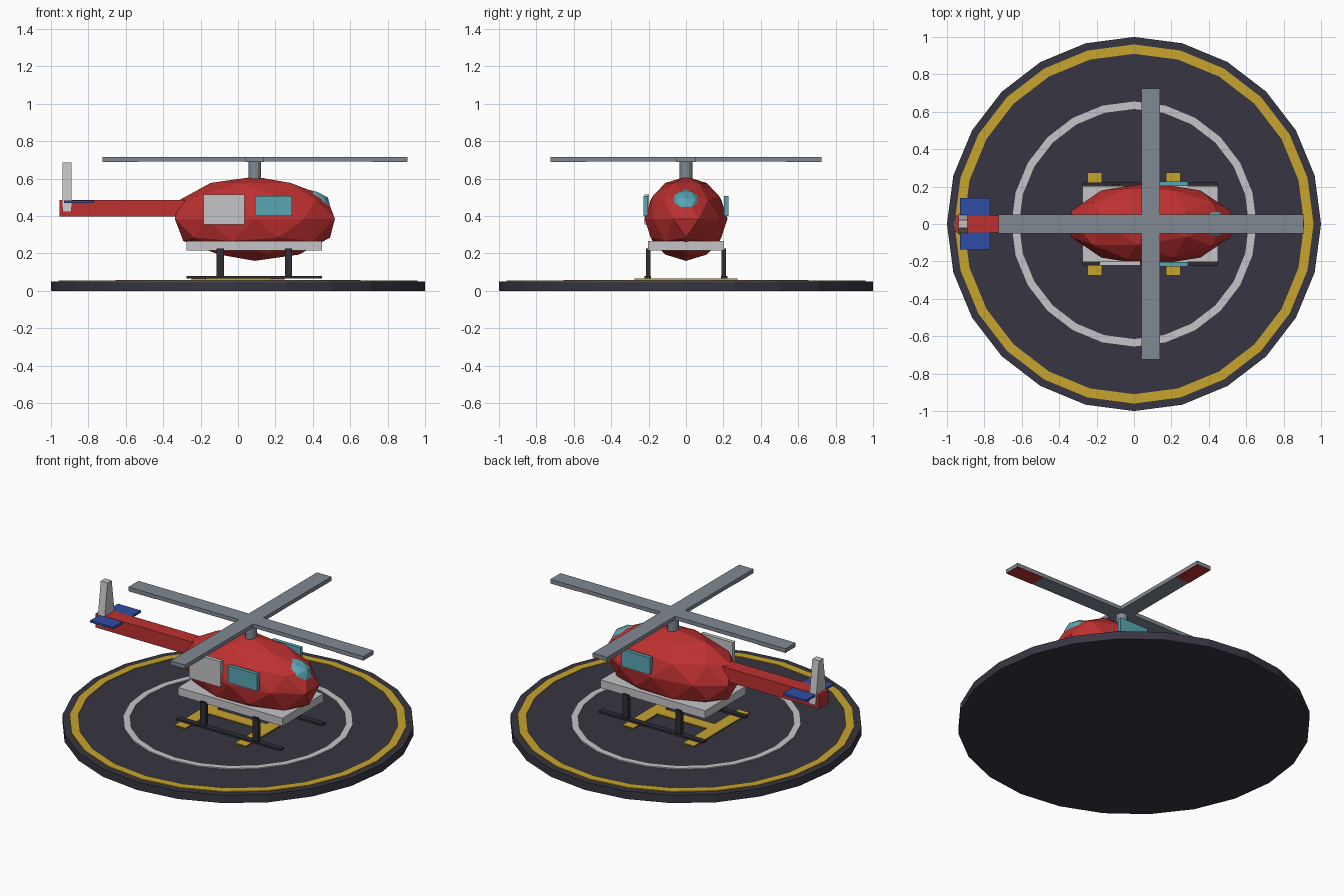
import bpy
import bmesh
from mathutils import Matrix

cube = bpy.data.objects.get("Cube")
if cube:
    bpy.data.objects.remove(cube)


def material(name, color):
    m = bpy.data.materials.new(name)
    m.use_nodes = True
    rgba = (*color, 1)
    m.diffuse_color = rgba
    m.node_tree.nodes["Principled BSDF"].inputs["Base Color"].default_value = rgba
    return m


RED = material("red paint", (0.52, 0.03, 0.03))
YELLOW = material("yellow marking", (0.57, 0.37, 0.027))
WHITE = material("light grey", (0.56, 0.56, 0.58))
TEAL = material("teal glass", (0.10, 0.38, 0.46))
BLUE = material("blue paint", (0.03, 0.075, 0.38))
ASPHALT = material("dark asphalt", (0.038, 0.037, 0.054))
STEEL = material("rotor grey", (0.22, 0.25, 0.29))
SKID = material("skid black", (0.026, 0.026, 0.036))


def finish(name, bm, mat):
    bmesh.ops.recalc_face_normals(bm, faces=bm.faces)
    mesh = bpy.data.meshes.new(name)
    bm.to_mesh(mesh)
    bm.free()
    mesh.materials.append(mat)
    obj = bpy.data.objects.new(name, mesh)
    bpy.context.collection.objects.link(obj)
    return obj


def box(name, mat, x, y, z, top_y=1):
    """Box from (min, max) ranges; top_y narrows the top along y."""
    bm = bmesh.new()
    bmesh.ops.create_cube(bm, size=1)
    for v in bm.verts:
        if v.co.z > 0:
            v.co.y *= top_y
        v.co = [(r[0] + r[1]) / 2 + c * (r[1] - r[0]) for r, c in zip((x, y, z), v.co)]
    return finish(name, bm, mat)


def cylinder(name, mat, x, y, z, radius, sides):
    bm = bmesh.new()
    bmesh.ops.create_cone(bm, cap_ends=True, segments=sides, radius1=radius,
                          radius2=radius, depth=z[1] - z[0],
                          matrix=Matrix.Translation((x, y, (z[0] + z[1]) / 2)))
    return finish(name, bm, mat)


def faceted_ball(name, mat, center, radii):
    bm = bmesh.new()
    bmesh.ops.create_icosphere(bm, subdivisions=2, radius=1)
    turn = Matrix.Rotation(3.14159265, 4, "Z")
    bm.transform(Matrix.Translation(center) @ Matrix.Diagonal((*radii, 1)) @ turn)
    return finish(name, bm, mat)


def ring(name, mat, inner, outer, z):
    """Flat painted ring with a thin edge."""
    bm = bmesh.new()
    loops = []
    for radius, height in ((inner, z[0]), (inner, z[1]), (outer, z[1]), (outer, z[0])):
        loops.append(bmesh.ops.create_circle(
            bm, segments=24, radius=radius,
            matrix=Matrix.Translation((0, 0, height)))["verts"])
    for a, b in zip(loops, loops[1:] + loops[:1]):
        for i in range(24):
            j = (i + 1) % 24
            bm.faces.new((a[i], a[j], b[j], b[i]))
    return finish(name, bm, mat)


# Landing pad and its markings
cylinder("landing_pad", ASPHALT, 0, 0, (0, 0.05), 1, 24)
ring("outer_pad_ring", YELLOW, 0.91, 0.96, (0.048, 0.055))
ring("inner_pad_ring", WHITE, 0.615, 0.655, (0.048, 0.057))
for side, label in ((-1, "rear"), (1, "front")):
    box(label + "_pad_bar", YELLOW, (side * 0.21 - 0.038, side * 0.21 + 0.038),
        (-0.275, 0.275), (0.058, 0.065))
box("pad_crossbar", YELLOW, (-0.172, 0.172), (-0.038, 0.038), (0.058, 0.065))
for side, label in ((-1, "rear"), (1, "front")):
    box(label + "_pad_bar_base", ASPHALT, (side * 0.21 - 0.03, side * 0.21 + 0.03),
        (-0.26, 0.26), (0.049, 0.058))

# Cabin, windshield and belly deck
faceted_ball("cabin", RED, (0.09, 0, 0.385), (0.45, 0.222, 0.225))
faceted_ball("windshield", TEAL, (0.37, 0, 0.45), (0.13, 0.10, 0.092))
box("belly_deck", WHITE, (-0.275, 0.45), (-0.203, 0.203), (0.215, 0.265))

# Side windows, sliding door
for s, label in ((-1, "right"), (1, "left")):
    box(label + "_window", TEAL, (0.09, 0.29),
        sorted((s * 0.203, s * 0.226)), (0.40, 0.507))
box("sliding_door", WHITE, (-0.185, 0.035), (-0.222, -0.198), (0.355, 0.515))

# Skids and legs
for s, label in ((-1, "right"), (1, "left")):
    box(label + "_skid", SKID, (-0.275, 0.45),
        sorted((s * 0.187, s * 0.223)), (0.066, 0.078))
    for x, end in ((-0.095, "rear"), (0.27, "front")):
        box(f"{label}_{end}_leg", SKID, (x - 0.019, x + 0.019),
            sorted((s * 0.19, s * 0.214)), (0.07, 0.225))

# Tail boom, stabilizer and fin
box("tail_boom", RED, (-0.955, -0.25), (-0.045, 0.045), (0.398, 0.485))
box("tail_stabilizer", BLUE, (-0.93, -0.77), (-0.135, 0.14), (0.47, 0.483))
box("tail_fin", WHITE, (-0.937, -0.89), (-0.057, 0.057), (0.42, 0.685), top_y=0.36)

# Rotor mast, crossed blades, red panels under the blade tips
cylinder("rotor_mast", STEEL, 0.09, 0, (0.56, 0.70), 0.034, 12)
box("long_rotor_blade", STEEL, (-0.725, 0.905), (-0.05, 0.05), (0.691, 0.715))
box("cross_rotor_blade", STEEL, (0.04, 0.14), (-0.725, 0.725), (0.691, 0.715))
for s, label in ((-1, "minus"), (1, "plus")):
    box(f"long_blade_tip_{label}", RED, sorted((0.09 + s * 0.625, 0.09 + s * 0.814)),
        (-0.05, 0.05), (0.689, 0.692))
    box(f"cross_blade_tip_{label}", RED, (0.04, 0.14),
        sorted((s * 0.535, s * 0.724)), (0.689, 0.692))
